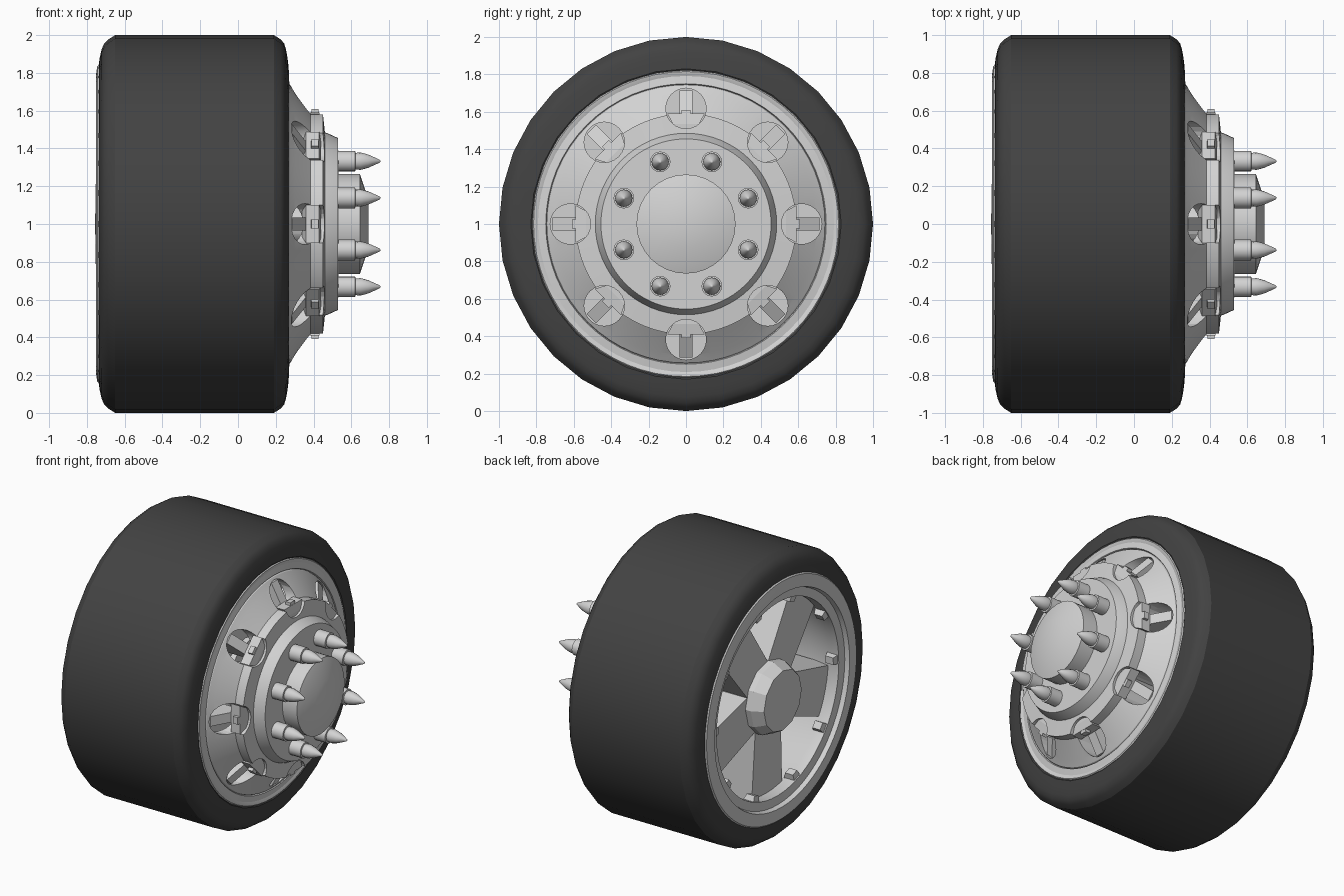
import bpy, bmesh
from math import pi, radians
from mathutils import Matrix, Vector

if "Cube" in bpy.data.objects:
    bpy.data.objects.remove(bpy.data.objects["Cube"])


def make_material(name, value):
    mat = bpy.data.materials.new(name)
    mat.use_nodes = True
    color = (value, value, value, 1)
    mat.diffuse_color = color
    mat.node_tree.nodes["Principled BSDF"].inputs["Base Color"].default_value = color
    return mat


RUBBER = make_material("black rubber", 0.055)
METAL = make_material("light grey metal", 0.65)
CENTRE = Matrix.Translation((0, 0, 1))


def shade(obj, angle=30):
    bpy.ops.object.select_all(action='DESELECT')
    obj.select_set(True)
    bpy.context.view_layer.objects.active = obj
    bpy.ops.object.shade_smooth_by_angle(angle=radians(angle))


def finish(bm, name, mat, smooth=True):
    """Turn a bmesh built around the x axis into an object at axle height."""
    bmesh.ops.recalc_face_normals(bm, faces=bm.faces)
    bmesh.ops.transform(bm, matrix=CENTRE, verts=bm.verts)
    mesh = bpy.data.meshes.new(name)
    bm.to_mesh(mesh)
    bm.free()
    mesh.materials.append(mat)
    obj = bpy.data.objects.new(name, mesh)
    bpy.context.collection.objects.link(obj)
    if smooth:
        shade(obj)
    return obj


def add_lathe(bm, profile, sides, matrix=None, closed=True):
    """Revolve (x, radius) points about the x axis."""
    before = set(bm.verts)
    verts = [bm.verts.new((x, r, 0)) for x, r in profile]
    pairs = list(zip(verts, verts[1:]))
    if closed:
        pairs.append((verts[-1], verts[0]))
    edges = [bm.edges.new(p) for p in pairs]
    bmesh.ops.spin(bm, geom=verts + edges, cent=(0, 0, 0), axis=(1, 0, 0),
                   angle=2 * pi, steps=sides, use_merge=True)
    new = [v for v in bm.verts if v not in before]
    bmesh.ops.remove_doubles(bm, verts=new, dist=1e-5)
    if matrix:
        bmesh.ops.transform(bm, matrix=matrix,
                            verts=[v for v in bm.verts if v not in before])


def lathe(name, profile, sides, mat, closed=True):
    bm = bmesh.new()
    add_lathe(bm, profile, sides, closed=closed)
    return finish(bm, name, mat)


def around(angle, radius=0.0):
    """Place something at a radius in the wheel plane, local y pointing out."""
    return Matrix.Rotation(angle, 4, 'X') @ Matrix.Translation((0, radius, 0))


def add_block(bm, angle, inner, outer):
    """Radial block; each end is (radius, x_min, x_max, width)."""
    rings = []
    for r, x0, x1, w in (inner, outer):
        rings.append([bm.verts.new(around(angle) @ Vector((x, r, z)))
                      for x, z in ((x0, -w / 2), (x1, -w / 2), (x1, w / 2), (x0, w / 2))])
    a, b = rings
    bm.faces.new(a)
    bm.faces.new(b)
    for i in range(4):
        j = (i + 1) % 4
        bm.faces.new((a[i], a[j], b[j], b[i]))


# Tyre
lathe("tyre", [(-0.65, 1), (0.19, 1), (0.225, 0.978), (0.244, 0.957), (0.254, 0.925),
               (0.262, 0.88), (0.268, 0.83), (0.255, 0.81), (0.2, 0.79), (-0.68, 0.79),
               (-0.742, 0.81), (-0.732, 0.88), (-0.722, 0.925), (-0.708, 0.957),
               (-0.685, 0.978)], 32, RUBBER)

# Rim barrel with front lip and wide rear flange
lathe("rim_barrel", [(0.2, 0.8), (0.262, 0.822), (0.27, 0.815), (0.262, 0.78),
                     (0.24, 0.75), (0.1, 0.74), (-0.45, 0.735), (-0.64, 0.68),
                     (-0.715, 0.68), (-0.72, 0.74), (-0.75, 0.75), (-0.752, 0.79),
                     (-0.745, 0.835), (-0.735, 0.845), (-0.68, 0.8)], 64, METAL)

# Front disc with raised mounting flange
disc = lathe("wheel_disc", [(0.25, 0.8), (0.264, 0.795), (0.272, 0.75), (0.262, 0.745),
                            (0.273, 0.74), (0.30, 0.70), (0.385, 0.59),
                            (0.45, 0.59), (0.46, 0.485), (0.475, 0.48), (0.53, 0.455),
                            (0.535, 0.0), (0.36, 0.0), (0.35, 0.5), (0.25, 0.67),
                            (0.19, 0.745), (0.19, 0.785)], 64, METAL, closed=False)

# Round vents cut from the disc
bm = bmesh.new()
for i in range(8):
    add_lathe(bm, [(0.1, 0), (0.1, 0.108), (0.5, 0.108), (0.5, 0)], 24,
              around(i * pi / 4, 0.618), closed=False)
cutter = finish(bm, "vent_cutter", METAL, smooth=False)
cutter.hide_render = True
mod = disc.modifiers.new("vents", 'BOOLEAN')
mod.operation, mod.solver, mod.object = 'DIFFERENCE', 'EXACT', cutter
bpy.context.view_layer.objects.active = disc
bpy.ops.object.modifier_apply(modifier=mod.name)
bpy.data.objects.remove(cutter)
shade(disc, 70)

# Plate closing the space behind the vents
lathe("backing_plate", [(0.06, 0.1), (0.06, 0.745), (0.02, 0.745), (0.02, 0.1)], 48, METAL)

# Clips inside the vents: a radial bar and a cover over the inner half
bm = bmesh.new()
for i in range(8):
    a = i * pi / 4
    add_block(bm, a, (0.51, 0.05, 0.4, 0.07), (0.715, 0.05, 0.285, 0.07))
    add_block(bm, a, (0.51, 0.34, 0.44, 0.09), (0.535, 0.34, 0.44, 0.14))
    add_block(bm, a, (0.535, 0.34, 0.44, 0.14), (0.59, 0.36, 0.43, 0.2))
    add_block(bm, a, (0.58, 0.385, 0.43, 0.05), (0.61, 0.39, 0.425, 0.05))
finish(bm, "vent_clips", METAL, smooth=False)

# Hub cap
lathe("hub_cap", [(0.5, 0), (0.5, 0.265), (0.645, 0.265), (0.69, 0.13), (0.692, 0)],
      32, METAL, closed=False)

# Spiked wheel nuts
bm = bmesh.new()
for i in range(8):
    add_lathe(bm, [(0.51, 0), (0.51, 0.055), (0.62, 0.055), (0.622, 0.044), (0.65, 0.046),
                   (0.69, 0.035), (0.75, 0.008), (0.756, 0)], 16,
              around((i + 0.5) * pi / 4, 0.36), closed=False)
finish(bm, "spiked_nuts", METAL)

# Rear hub with a chamfered end
bm = bmesh.new()
add_lathe(bm, [(0.1, 0), (0.1, 0.26), (-0.68, 0.25), (-0.755, 0.21), (-0.756, 0)],
          12, closed=False)
finish(bm, "rear_hub", METAL, smooth=False)

# Five box spokes, one pointing down
bm = bmesh.new()
for i in range(5):
    add_block(bm, -pi / 2 + i * 2 * pi / 5,
              (0.15, -0.64, 0.04, 0.28), (0.70, -0.63, 0.04, 0.34))
finish(bm, "rear_spokes", METAL, smooth=False)

# Small lugs along the inner edge of the rear flange
bm = bmesh.new()
for i in range(5):
    for s in (-1, 1):
        add_block(bm, -pi / 2 + i * 2 * pi / 5 + s * 0.34,
                  (0.64, -0.70, -0.64, 0.05), (0.70, -0.71, -0.62, 0.07))
finish(bm, "rear_lugs", METAL, smooth=False)
